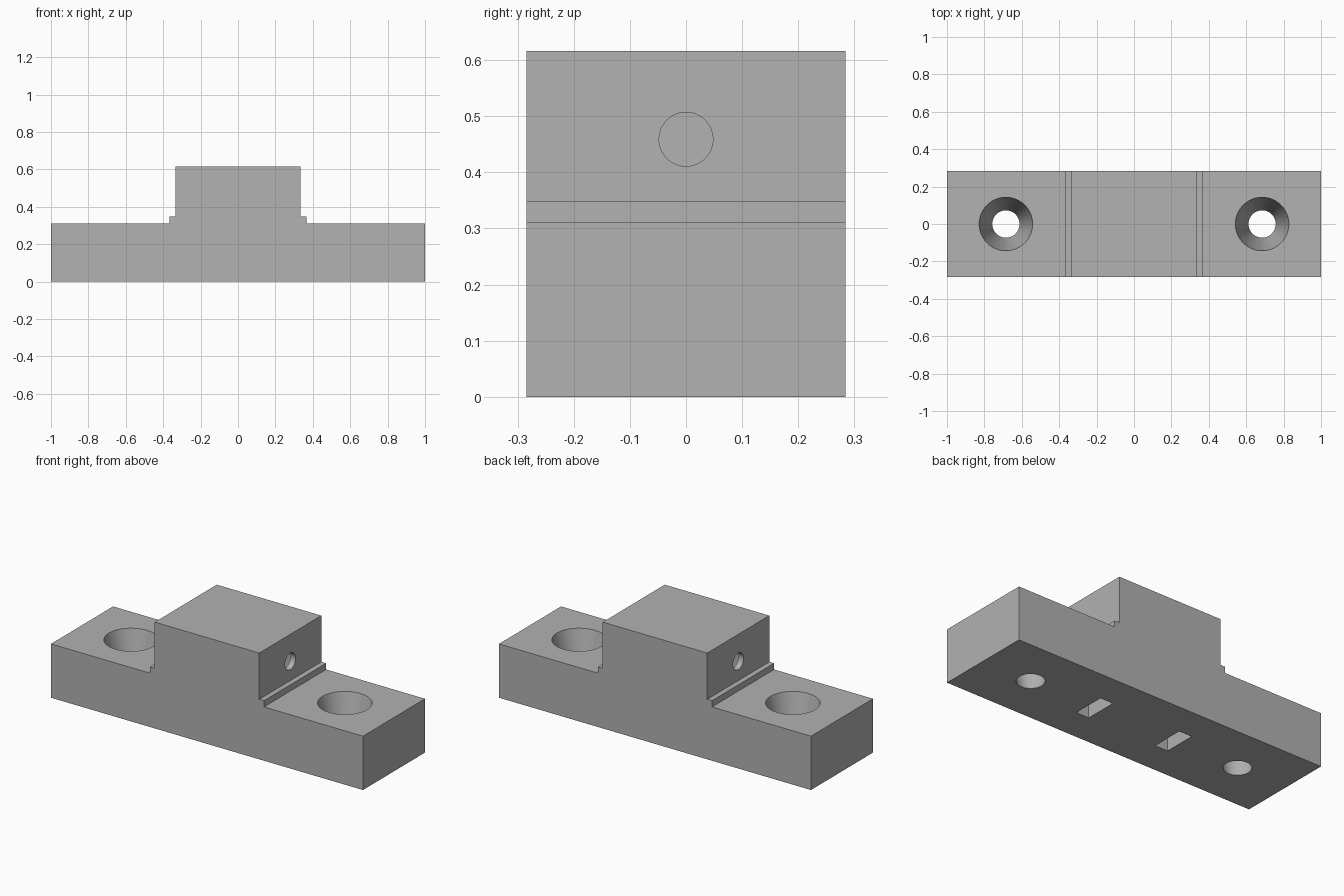
import bpy, bmesh, math
from mathutils import Matrix

cube = bpy.data.objects.get("Cube")
if cube:
    bpy.data.objects.remove(cube, do_unlink=True)

GREY = (0.445, 0.445, 0.445, 1)
mat = bpy.data.materials.new("plain_grey")
mat.use_nodes = True
mat.diffuse_color = GREY
mat.node_tree.nodes["Principled BSDF"].inputs["Base Color"].default_value = GREY

HALF_WIDTH = 0.284


def add_object(name, bm):
    bmesh.ops.recalc_face_normals(bm, faces=bm.faces)
    mesh = bpy.data.meshes.new(name)
    bm.to_mesh(mesh)
    bm.free()
    mesh.materials.append(mat)
    obj = bpy.data.objects.new(name, mesh)
    bpy.context.collection.objects.link(obj)
    return obj


def box(name, x, y, z):
    bm = bmesh.new()
    size = [b - a for a, b in (x, y, z)]
    centre = [(a + b) / 2 for a, b in (x, y, z)]
    bmesh.ops.create_cube(bm, size=1, matrix=Matrix.Translation(centre) @ Matrix.Diagonal((*size, 1)))
    return add_object(name, bm)


def cone(name, r1, r2, depth, matrix):
    bm = bmesh.new()
    bmesh.ops.create_cone(bm, cap_ends=True, segments=64, radius1=r1, radius2=r2,
                          depth=depth, matrix=matrix)
    return add_object(name, bm)


# Stepped block: half outline mirrored, then extruded front to back
half = [(1, 0), (1, 0.312), (0.366, 0.312), (0.366, 0.348), (0.335, 0.348), (0.335, 0.616)]
outline = half + [(-x, z) for x, z in reversed(half)]
bm = bmesh.new()
face = bm.faces.new([bm.verts.new((x, -HALF_WIDTH, z)) for x, z in outline])
extruded = bmesh.ops.extrude_face_region(bm, geom=[face])["geom"]
bmesh.ops.translate(bm, vec=(0, 2 * HALF_WIDTH, 0),
                    verts=[v for v in extruded if isinstance(v, bmesh.types.BMVert)])
block = add_object("mounting_block", bm)

# Holes on each side: tapered screw hole, nut slot from below, side bolt hole
cutters = []
for s in (-1, 1):
    slope = (0.143 - 0.073) / 0.312
    over = 0.02
    cutters.append(cone("screw_hole", 0.073 - slope * over, 0.143 + slope * over, 0.312 + 2 * over,
                        Matrix.Translation((s * 0.685, 0, 0.156))))
    cutters.append(box("nut_slot", sorted((s * 0.22, s * 0.302)), (-0.095, 0.095), (-0.05, 0.555)))
    cutters.append(cone("bolt_hole", 0.048, 0.048, 0.28,
                        Matrix.Translation((s * 0.26, 0, 0.459)) @ Matrix.Rotation(math.pi / 2, 4, "Y")))

bpy.context.view_layer.objects.active = block
for cutter in cutters:
    cutter.hide_render = True
    mod = block.modifiers.new("cut", "BOOLEAN")
    mod.operation = "DIFFERENCE"
    mod.solver = "EXACT"
    mod.object = cutter
    bpy.ops.object.modifier_apply(modifier=mod.name)
    bpy.data.objects.remove(cutter, do_unlink=True)

# Smooth round holes, crisp edges
bpy.ops.object.select_all(action="DESELECT")
block.select_set(True)
bpy.ops.object.shade_smooth_by_angle(angle=math.radians(30))
